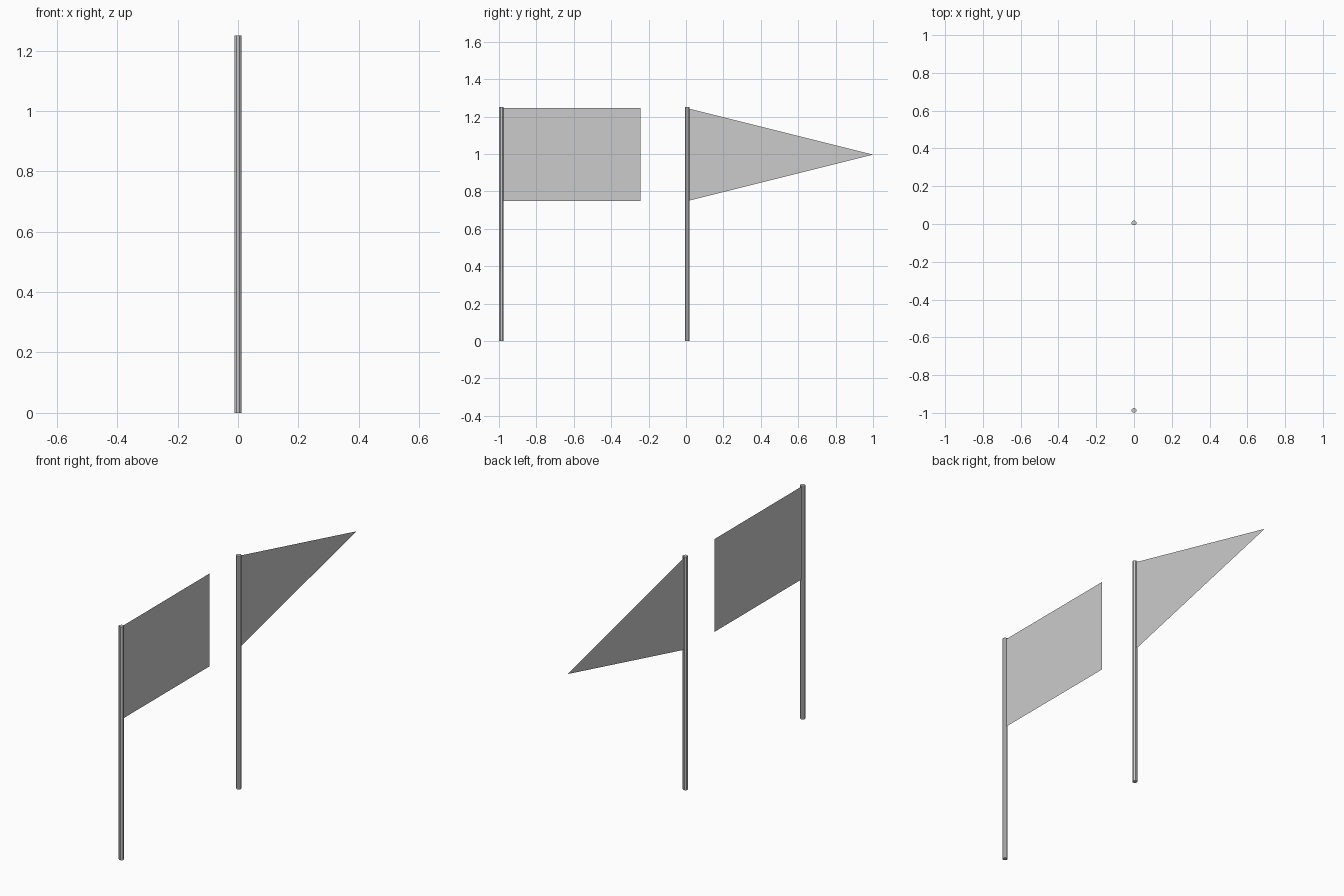
import bpy, math

if "Cube" in bpy.data.objects:
    bpy.data.objects.remove(bpy.data.objects["Cube"])

R, H = 0.0125, 1.25          # pole radius and height
Z0, Z1 = 0.748, 1.245        # lower and upper flag edge


def pole(name, y):
    bpy.ops.mesh.primitive_cylinder_add(vertices=8, radius=R * 1.04, depth=H,
                                        location=(0, y, H / 2),
                                        rotation=(0, 0, math.pi / 8))
    bpy.context.object.name = name


def flag(name, outline):
    # flat sheet in the x = 0 plane from a (y, z) outline
    me = bpy.data.meshes.new(name)
    me.from_pydata([(0, y, z) for y, z in outline], [], [range(len(outline))])
    bpy.context.collection.objects.link(bpy.data.objects.new(name, me))


Y_RECT, Y_TRI = -0.987, 0.006

# rectangular flag
pole("rectangular_flag_pole", Y_RECT)
flag("rectangular_flag", [(Y_RECT, Z0), (-0.243, Z0), (-0.243, Z1), (Y_RECT, Z1)])

# triangular pennant
pole("pennant_pole", Y_TRI)
flag("pennant_flag", [(Y_TRI, Z0), (1.0, (Z0 + Z1) / 2), (Y_TRI, Z1)])
